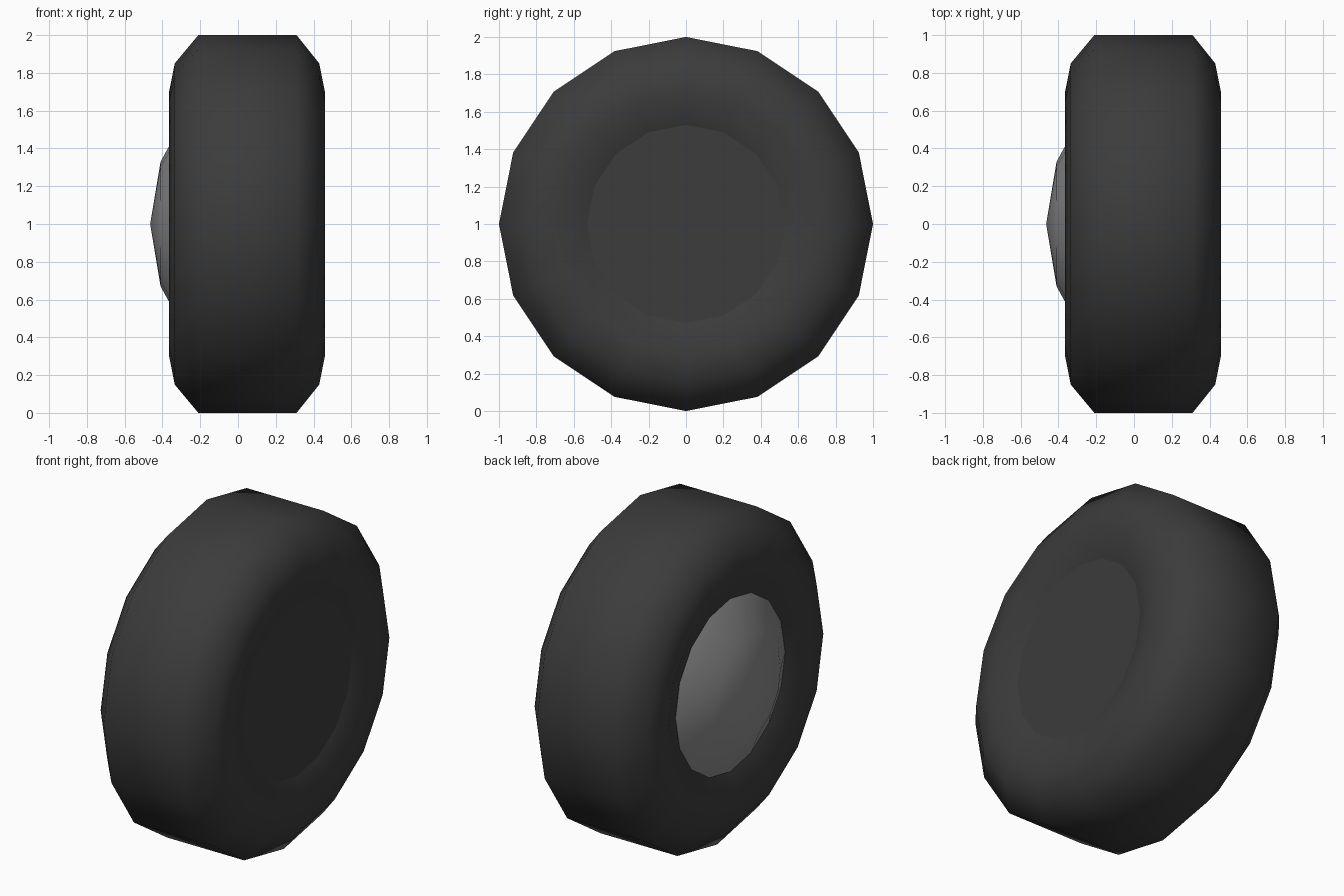
import bpy, bmesh, math

if "Cube" in bpy.data.objects:
    bpy.data.objects.remove(bpy.data.objects["Cube"])

SIDES = 16
CENTRE_Z = 1.0


def material(name, rgb):
    m = bpy.data.materials.new(name)
    m.diffuse_color = (*rgb, 1)
    m.use_nodes = True
    m.node_tree.nodes["Principled BSDF"].inputs["Base Color"].default_value = m.diffuse_color
    return m


def lathe_x(name, profile, mat, cap_end=False):
    """Spin an (x, radius) profile around the wheel axle (x axis)."""
    bm = bmesh.new()
    rings = []
    for x, r in profile:
        if r == 0:
            rings.append([bm.verts.new((x, 0, CENTRE_Z))] * SIDES)
            continue
        ring = []
        for i in range(SIDES):
            a = 2 * math.pi * i / SIDES
            ring.append(bm.verts.new((x, r * math.sin(a), CENTRE_Z + r * math.cos(a))))
        rings.append(ring)
    for a, b in zip(rings, rings[1:]):
        for i in range(SIDES):
            j = (i + 1) % SIDES
            corners = list(dict.fromkeys((a[i], a[j], b[j], b[i])))
            bm.faces.new(corners)
    for f in bm.faces:
        f.smooth = True
    # flat disc closing the profile, with a crisp border
    if cap_end:
        cap = bm.faces.new(rings[-1])
        for e in cap.edges:
            e.smooth = False
    bmesh.ops.recalc_face_normals(bm, faces=bm.faces)
    # the open edge always faces -x or +x, so orient from a known outer face
    bm.faces.ensure_lookup_table()
    f = max(bm.faces, key=lambda q: q.calc_center_median().z)
    if f.normal.z < 0:
        bmesh.ops.reverse_faces(bm, faces=bm.faces)
    mesh = bpy.data.meshes.new(name)
    bm.to_mesh(mesh)
    bm.free()
    mesh.materials.append(mat)
    obj = bpy.data.objects.new(name, mesh)
    bpy.context.collection.objects.link(obj)
    return obj


rubber = material("dark rubber", (0.045, 0.045, 0.045))
metal = material("grey metal", (0.27, 0.27, 0.27))

# Tyre: dished sidewalls, bevelled shoulders, flat tread, closed inner side
lathe_x("tyre", [(-0.30, 0.53), (-0.365, 0.70), (-0.335, 0.85), (-0.21, 1.0),
                 (0.31, 1.0), (0.43, 0.85), (0.46, 0.70), (0.40, 0.53)],
        rubber, cap_end=True)

# Domed hub cap on the outer side
lathe_x("hub_cap", [(-0.465, 0), (-0.41, 0.33), (-0.30, 0.53)], metal)
